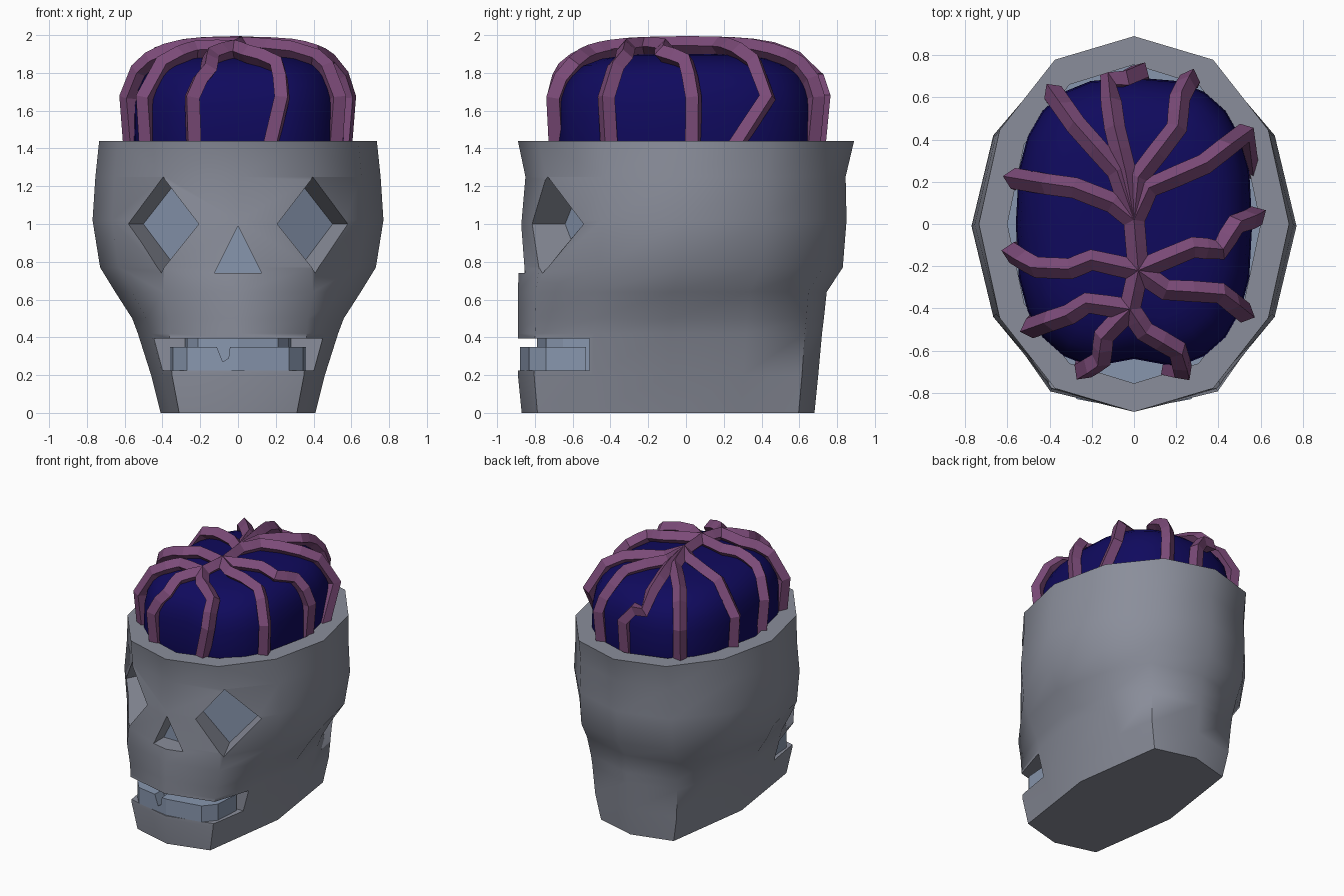
import bpy, bmesh, math
from mathutils import Vector

if "Cube" in bpy.data.objects:
    bpy.data.objects.remove(bpy.data.objects["Cube"])


def material(name, rgb):
    m = bpy.data.materials.new(name)
    m.diffuse_color = (*rgb, 1)
    m.use_nodes = True
    m.node_tree.nodes["Principled BSDF"].inputs["Base Color"].default_value = m.diffuse_color
    return m


GREY = material("bone_grey", (0.255, 0.27, 0.325))
BLUE = material("pale_blue", (0.245, 0.305, 0.42))
NAVY = material("navy", (0.005, 0.003, 0.11))
MAUVE = material("mauve", (0.2, 0.07, 0.19))


def finish(name, bm, mats=()):
    bmesh.ops.recalc_face_normals(bm, faces=bm.faces)
    me = bpy.data.meshes.new(name)
    bm.to_mesh(me)
    bm.free()
    for m in mats:
        me.materials.append(m)
    ob = bpy.data.objects.new(name, me)
    bpy.context.collection.objects.link(ob)
    return ob


def activate(ob):
    bpy.ops.object.select_all(action='DESELECT')
    ob.select_set(True)
    bpy.context.view_layer.objects.active = ob


def smooth(ob, deg):
    activate(ob)
    bpy.ops.object.shade_smooth_by_angle(angle=math.radians(deg))


def loft(rings, inner_from=None):
    """Closed skin through equal-length rings; faces past inner_from and the end cap get slot 1."""
    bm = bmesh.new()
    vs = [[bm.verts.new(p) for p in r] for r in rings]
    n = len(vs[0])
    bm.faces.new(vs[0])
    for k in range(len(vs) - 1):
        for i in range(n):
            j = (i + 1) % n
            f = bm.faces.new((vs[k][i], vs[k][j], vs[k + 1][j], vs[k + 1][i]))
            f.material_index = int(inner_from is not None and k >= inner_from)
    f = bm.faces.new(vs[-1])
    f.material_index = int(inner_from is not None)
    return bm


def prism(name, pts, d, mats):
    """Prism from a polygon, swept along d; with two materials the far end takes the second."""
    a = [Vector(p) for p in pts]
    return finish(name, loft([a, [p + Vector(d) for p in a]], 9 if len(mats) > 1 else None), mats)


def cut(ob, cutter):
    activate(ob)
    m = ob.modifiers.new("cut", 'BOOLEAN')
    m.operation, m.solver, m.object = 'DIFFERENCE', 'EXACT', cutter
    bpy.ops.object.modifier_apply(modifier=m.name)
    bpy.data.objects.remove(cutter)


# Skull: z, half width, front y, back y, squareness of the jaw corners
PROFILE = [(0, .41, -.87, .68, 1), (.2, .46, -.89, .70, 1), (.42, .53, -.89, .72, .7),
           (.5, .56, -.89, .73, .6), (.64, .65, -.89, .745, .4), (.77, .73, -.885, .83, .1),
           (1.02, .77, -.87, .85, 0), (1.25, .755, -.85, .845, 0), (1.44, .735, -.89, .89, 0)]


def skull_ring(z, rx, yf, yb, k, t=0):
    rx, yf, yb = rx - t, yf + t, yb - t
    yc, ry = (yf + yb) / 2, (yb - yf) / 2
    ring = []
    for i in range(12):
        a = math.radians(30 * i)
        x, y = math.sin(a), -math.cos(a)
        if i % 6 in (1, 5):
            x *= 1.02 + .5 * k
            y *= 1.01 + .02 * k
        ring.append((rx * x, yc + ry * y, z))
    return ring


# Outer skin, rim, and the open cavity that holds the brain
outer = [skull_ring(*p) for p in PROFILE]
cavity = [skull_ring(z, *PROFILE[-1][1:], t=.135) for z in (1.44, 1.27)]
skull = finish("skull", loft(outer + cavity, len(outer)), (GREY, BLUE))

# Diamond eye sockets, sunk square to the curved face with a blue floor
for s in (1, -1):
    d = Vector((-.42 * s, .9, 0))
    corners = [(.21, -.82, 1), (.39, -.72, 1.25), (.585, -.55, 1), (.39, -.72, .74)]
    pts = [Vector((x * s, y, z)) - d * .2 for x, y, z in corners]
    cut(skull, prism("eye_cutter", pts, d * .4, (GREY, BLUE)))

# Triangular nose and mouth slot
cut(skull, prism("nose_cutter", [(-.125, -1.1, .74), (.125, -1.1, .74), (0, -1.1, .99)],
                 (0, .37, 0), (GREY, BLUE)))
cut(skull, prism("mouth_cutter", [(-.7, -1.1, .225), (.7, -1.1, .225), (.7, -1.1, .395),
                                  (-.7, -1.1, .395)], (0, .59, 0), (GREY,)))
smooth(skull, 60)

# Lower teeth: curved bar with a chipped notch
half = [(.36, -.53), (.345, -.74), (.27, -.83), (0, -.88)]
arc = half + [(-x, y) for x, y in half[-2::-1]]
back = [(x * .72, y + .1 if abs(x) < .34 else y) for x, y in reversed(arc)]
teeth = prism("lower_teeth", [(x, y, .225) for x, y in arc + back], (0, 0, .125), (BLUE,))
cut(teeth, prism("chip_cutter", [(-.12, -1, .37), (-.08, -1, .27), (-.05, -1, .29),
                                 (-.04, -1, .37)], (0, .3, 0), (BLUE,)))

# Gum block closing the back of the mouth
prism("gum", [(x * .78, y + .09 if abs(x) < .35 else -.49, .22) for x, y in arc],
      (0, 0, .18), (BLUE,))

# Brain: rounded dome with a crease down the front
RX, RY, E, Z0, H, N = .56, .695, .74, 1.4, .5, 4


def dome_z(r):
    return Z0 + H * max(0, 1 - r ** N) ** (1 / N)


def brain_ring(r, z):
    ring = []
    for i in range(24):
        a = math.radians(15 * i)
        x, y = math.sin(a), -math.cos(a)
        q = .92 if i == 0 else 1
        ring.append((RX * r * math.copysign(abs(x) ** E, x),
                     q * RY * r * math.copysign(abs(y) ** E, y), z))
    return ring


rings = [brain_ring(.95, 1.26), brain_ring(1, 1.4)]
rings += [brain_ring(r, dome_z(r)) for r in (.99, .96, .9, .8, .66, .45, .2)]
smooth(finish("brain", loft(rings), (NAVY,)), 45)

# Veins: branches seen from above, starting on the centre ridge, laid over the dome
A, B, C = (0, .02), (.02, -.22), (-.02, -.4)
BRANCHES = [
    [A, (-.08, .25), (-.27, .46), (-.37, .6)],
    [A, (-.04, .25), (-.09, .45), (-.12, .67), (.03, .74)],
    [A, (.02, .22), (.2, .45), (.21, .58), (.27, .7)],
    [A, (.07, .17), (.33, .28), (.51, .42)],
    [A, (-.1, .1), (-.28, .17), (-.53, .2)],
    [B, (.28, -.11), (.4, -.12), (.47, 0), (.58, .04)],
    [B, (-.2, -.17), (-.3, -.21), (-.45, -.2), (-.56, -.13)],
    [B, (.15, -.31), (.4, -.32), (.5, -.4)],
    [C, (-.22, -.37), (-.3, -.42), (-.47, -.47)],
    [C, (-.14, -.52), (-.15, -.62), (-.24, -.69)],
    [C, (.05, -.5), (.2, -.58), (.23, -.69)],
    [A, B, C]]
FEET = {3: (.56, .26), 10: (.17, -.69)}  # veins that bend before reaching the rim


def norm(x, y):
    return (abs(x / RX) ** (2 / E) + abs(y / RY) ** (2 / E)) ** (E / 2)


def on_dome(x, y):
    r = norm(x, y)
    if r > .95:
        x, y, r = x * .95 / r, y * .95 / r, .95
    g = 1 + .05 * r ** 3
    return (x * g, y * g, dome_z(r) + .045 - .01 * r)


cu = bpy.data.curves.new("veins", 'CURVE')
cu.dimensions = '3D'
cu.bevel_depth, cu.bevel_resolution, cu.use_fill_caps = .05, 0, True
for i, path in enumerate(BRANCHES):
    pts = []
    for p, q in zip(path, path[1:]):
        pts += [on_dome(*p), on_dome((p[0] + q[0]) / 2, (p[1] + q[1]) / 2)]
    x, y = path[-1]
    if path[-1] == C:
        pts.append(on_dome(x, y))
    else:
        r = norm(x, y)
        fx, fy = FEET.get(i, (x, y))
        fr = norm(fx, fy)
        pts += [(x / r * 1.04, y / r * 1.04, 1.67), (fx / fr, fy / fr, 1.4), (fx / fr, fy / fr, 1.3)]
    sp = cu.splines.new('POLY')
    sp.points.add(len(pts) - 1)
    for v, p in zip(sp.points, pts):
        v.co = (*p, 1)
cu.materials.append(MAUVE)
veins = bpy.data.objects.new("veins", cu)
bpy.context.collection.objects.link(veins)
activate(veins)
bpy.ops.object.convert(target='MESH')
bpy.ops.object.shade_flat()
